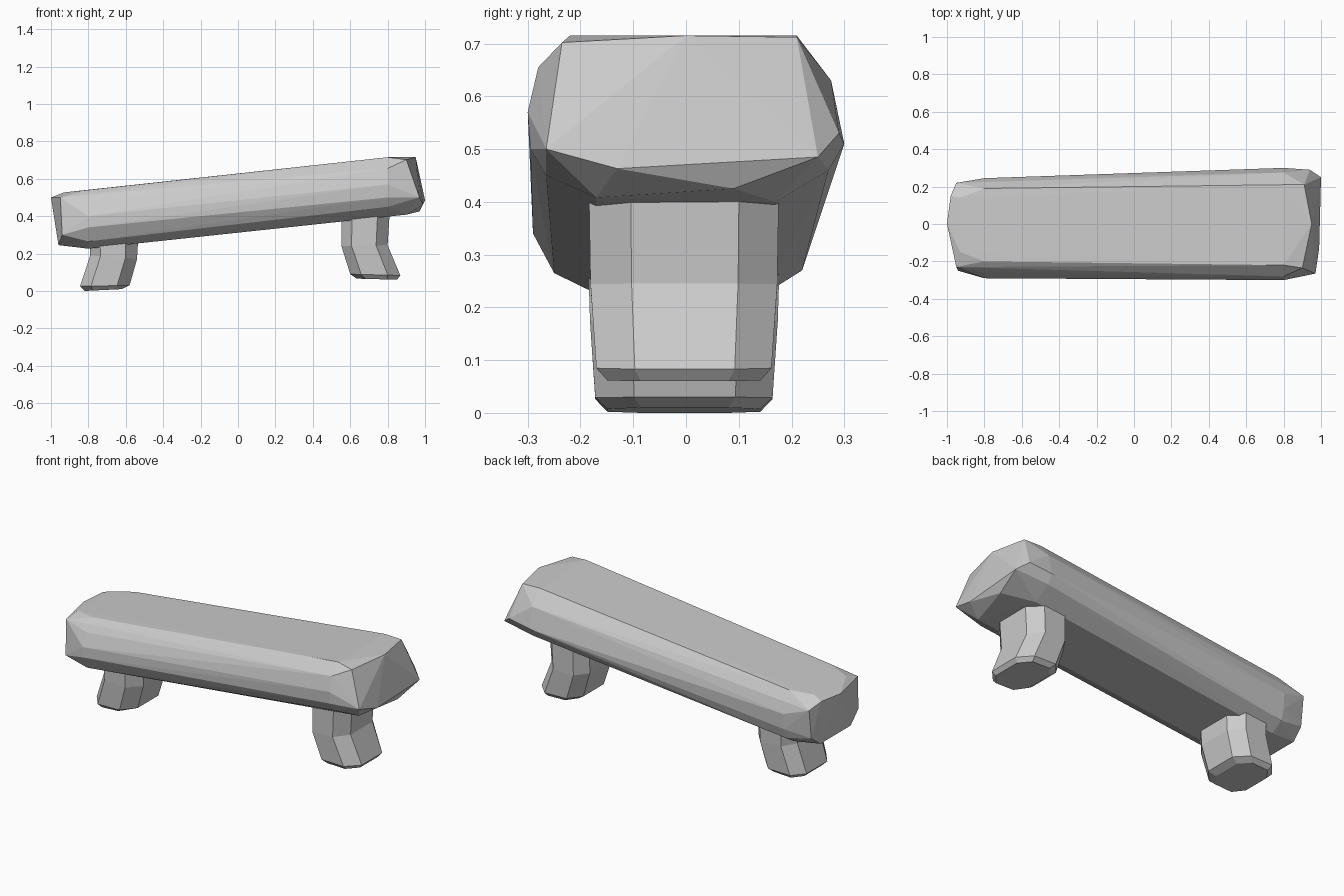
import bpy, bmesh

if "Cube" in bpy.data.objects:
    bpy.data.objects.remove(bpy.data.objects["Cube"])


def make_object(name, bm):
    bmesh.ops.recalc_face_normals(bm, faces=bm.faces)
    me = bpy.data.meshes.new(name)
    bm.to_mesh(me)
    bm.free()
    ob = bpy.data.objects.new(name, me)
    bpy.context.collection.objects.link(ob)
    return ob


# Rough-hewn seat: hull around two cross-sections (y, z) and the chipped ends
low_section = [(-.2, .54), (-.26, .475), (-.29, .4), (-.29, .34), (-.25, .265), (-.17, .226),
               (.15, .226), (.22, .27), (.24, .33), (.245, .42), (.19, .54)]
high_section = [(-.22, .715), (-.28, .655), (-.3, .57), (-.295, .5), (-.265, .45), (-.17, .4),
                (.17, .4), (.27, .46), (.3, .51), (.275, .63), (.21, .715)]
left_end = [(-1, 0, .5), (-.98, .15, .505), (-.95, .22, .47), (-.95, -.23, .5), (-.94, -.25, .3),
            (-.96, -.15, .245), (-.96, .13, .245), (-.95, .2, .3), (-.93, -.15, .527), (-.93, .14, .527)]
right_end = [(.95, 0, .715), (.91, .21, .712), (.9, -.235, .702), (.97, -.265, .5), (.99, -.13, .463),
             (1, .25, .485), (.97, .09, .425), (.94, .29, .53), (.9, -.17, .408)]

bm = bmesh.new()
points = [(-.8, y, z) for y, z in low_section] + [(.8, y, z) for y, z in high_section]
for p in points + left_end + right_end:
    bm.verts.new(p)
hull = bmesh.ops.convex_hull(bm, input=bm.verts)
bmesh.ops.delete(bm, geom=[v for v in bm.verts if not v.link_faces], context='VERTS')
make_object("seat", bm)


# Bent eight-sided legs; each ring is (left x, left z, right x, right z, half depth)
def make_leg(name, rings):
    bm = bmesh.new()
    loops = []
    for x0, z0, x1, z1, d in rings:
        outline = [(0, -.56), (.22, -1), (.75, -1), (1, -.56), (1, .58), (.75, 1), (.22, 1), (0, .58)]
        loops.append([bm.verts.new((x0 + (x1 - x0) * t, d * s - .004, z0 + (z1 - z0) * t))
                      for t, s in outline])
    for a, b in zip(loops, loops[1:]):
        for i in range(8):
            j = (i + 1) % 8
            bm.faces.new((a[i], a[j], b[j], b[i]))
    bm.faces.new(loops[0])
    bm.faces.new(loops[-1])
    return make_object(name, bm)


make_leg("left_leg", [(-.82, 0, -.62, .01, .145), (-.845, .025, -.58, .03, .168),
                      (-.79, .19, -.54, .17, .178), (-.8, .34, -.53, .34, .183)])
make_leg("right_leg", [(.635, .066, .85, .06, .145), (.6, .09, .868, .083, .166),
                       (.553, .24, .8, .245, .177), (.553, .48, .815, .48, .181)])
